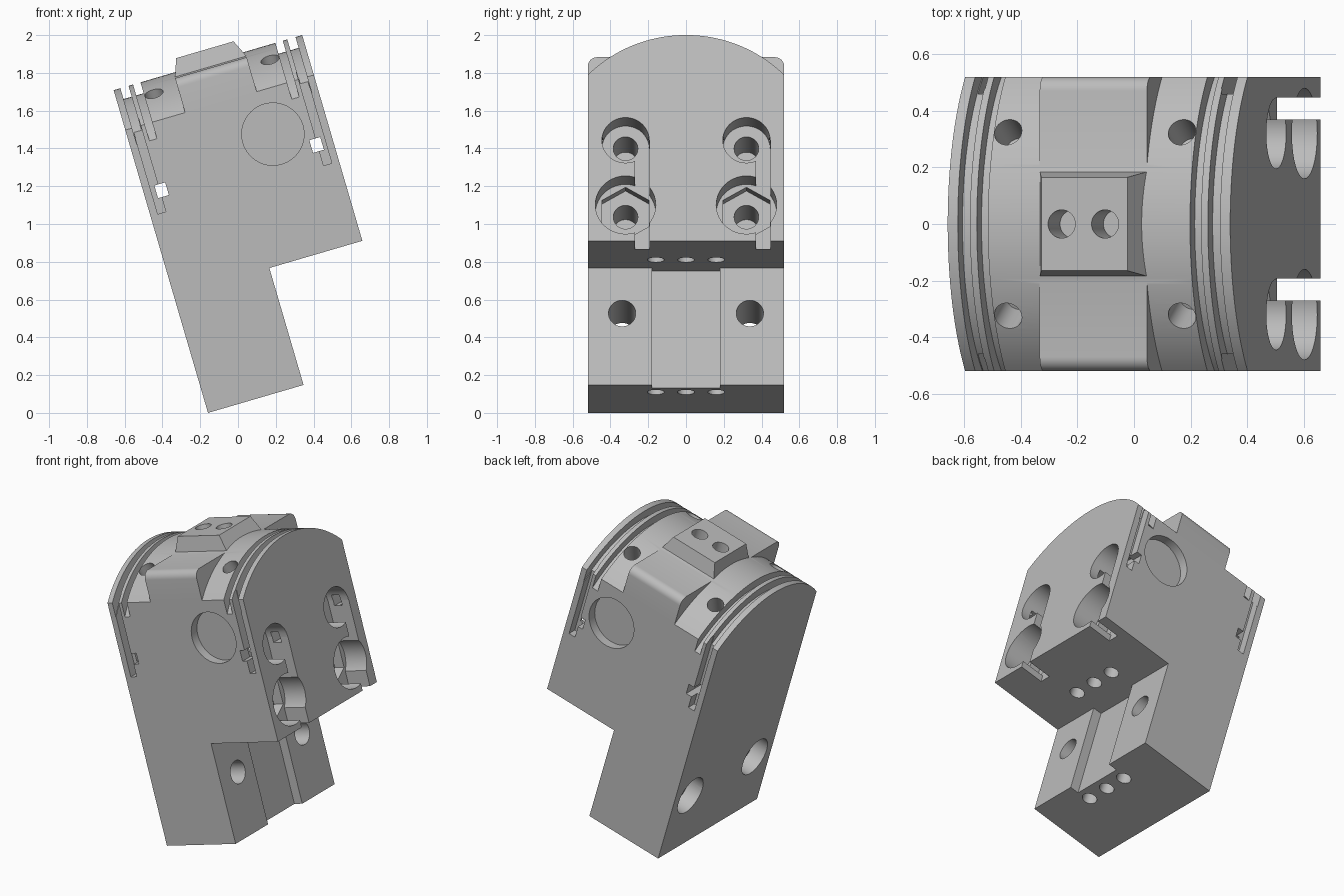
import bpy, bmesh
from math import sin, cos, pi, radians, sqrt, asin
from mathutils import Matrix, Vector

cube = bpy.data.objects.get("Cube")
if cube:
    bpy.data.objects.remove(cube, do_unlink=True)

# Overall sizes in the untilted frame: x across, y deep, z up
W, H, D = 1.04, 1.78, 0.52
FOOT_W, STEP_Z, SHOULDER = 0.527, 0.645, 1.56
RISE = H - SHOULDER
R = (D * D + RISE * RISE) / (2 * RISE)
AXIS_Z = H - R
TILT = radians(-16.3)

steel = bpy.data.materials.new("grey_steel")
steel.use_nodes = True
steel.diffuse_color = (0.5, 0.5, 0.5, 1)
steel.node_tree.nodes["Principled BSDF"].inputs["Base Color"].default_value = (0.5, 0.5, 0.5, 1)


def prism(name, pts, axis, lo, hi, top=None, matrix=None):
    """Extrude a profile along an axis; top gives a different end profile."""
    place = {"X": lambda p, t: (t, p[0], p[1]),
             "Y": lambda p, t: (p[0], t, p[1]),
             "Z": lambda p, t: (p[0], p[1], t)}[axis]
    bm = bmesh.new()
    a = [bm.verts.new(place(p, lo)) for p in pts]
    b = [bm.verts.new(place(p, hi)) for p in (top or pts)]
    bm.faces.new(a)
    bm.faces.new(b[::-1])
    for i in range(len(pts)):
        j = (i + 1) % len(pts)
        bm.faces.new((a[i], b[i], b[j], a[j]))
    bmesh.ops.recalc_face_normals(bm, faces=bm.faces)
    if matrix:
        bm.transform(matrix)
    mesh = bpy.data.meshes.new(name)
    bm.to_mesh(mesh)
    bm.free()
    mesh.materials.append(steel)
    ob = bpy.data.objects.new(name, mesh)
    bpy.context.collection.objects.link(ob)
    return ob


def rect(x0, x1, y0, y1):
    return [(x0, y0), (x1, y0), (x1, y1), (x0, y1)]


def ring(cx, cy, r, n=40):
    return [(cx + r * sin(2 * pi * i / n), cy + r * cos(2 * pi * i / n)) for i in range(n)]


def arc(r, half, n=48):
    return [(r * sin(half * (2 * i / n - 1)), AXIS_Z + r * cos(half * (2 * i / n - 1)))
            for i in range(n + 1)]


def combine(ob, tool, operation):
    mod = ob.modifiers.new("join", "BOOLEAN")
    mod.operation, mod.object, mod.solver = operation, tool, "EXACT"
    graph = bpy.context.evaluated_depsgraph_get()
    mesh = bpy.data.meshes.new_from_object(ob.evaluated_get(graph))
    ob.modifiers.clear()
    ob.data = mesh
    bpy.data.objects.remove(tool, do_unlink=True)


def cut(pts, axis, lo, hi, matrix=None):
    combine(body, prism("cutter", pts, axis, lo, hi, matrix=matrix), "DIFFERENCE")


# Domed block, with the space beside the foot removed
body = prism("jaw_body", [(D, 0), (-D, 0)] + arc(R, asin(D / R)), "X", 0, W)
cut(rect(FOOT_W, 2, -1, STEP_Z), "Y", -1, 1)

# Ring grooves near both ends of the dome, and slots running down the sides
band = arc(R - 0.06, radians(62)) + arc(R + 0.2, radians(62))[::-1]
for lo, hi in ((0.037, 0.082), (0.107, 0.148)):
    cut(band, "X", lo, hi)
    cut(band, "X", W - hi, W - lo)
for x0, x1 in ((0.04, 0.085), (W - 0.085, W - 0.04)):
    for side in (-1, 1):
        y0, y1 = sorted((side * 0.46, side * 0.6))
        cut(rect(x0, x1, 1.085, 1.6), "Y", y0, y1)

# Flat saddle with rounded edges across the dome
r = 0.05
edge = [(D - r + r * sin(i * pi / 16), 1.75 - r + r * cos(i * pi / 16)) for i in range(9)]
saddle = [(-y, z) for y, z in edge[::-1]] + edge + [(D, 1.4), (-D, 1.4)]
combine(body, prism("saddle", saddle, "X", 0.33, 0.725), "UNION")

# Tapered pad with two holes
combine(body, prism("pad", rect(0.33, 0.728, -0.185, 0.185), "Z", 1.75, 1.85,
                    top=rect(0.365, 0.682, -0.165, 0.165)), "UNION")
for x in (0.44, 0.60):
    cut(ring(x, 0, 0.05), "Z", 1.7, 2)

# Radial holes in the dome
for x in (0.2, 0.84):
    for side in (-1, 1):
        turn = Matrix.Translation((0, 0, AXIS_Z)) @ Matrix.Rotation(side * asin(0.325 / R), 4, "X")
        cut(ring(x, 0, 0.05), "Z", R - 0.15, R + 0.1, turn)

# Shallow round pockets in front and back
for side in (-1, 1):
    y0, y1 = sorted((side * (D - 0.06), side * 0.6))
    cut(ring(0.744, 1.32, 0.165, 64), "Y", y0, y1)

# Cross openings at the ends of the side slots
for x in (0.095, W - 0.09):
    cut(rect(x - 0.03, x + 0.03, 1.165, 1.235), "Y", -1, 1)

for y in (-0.32, 0.32):
    # Counterbored upper bolt holes, hexagonal lower sockets, and joining slots
    cut(ring(y, 1.2, 0.125), "X", W - 0.16, 1.2)
    cut(ring(y, 1.2, 0.065), "X", W - 0.45, 1.2)
    cut(ring(y, 0.843, 0.16), "X", W - 0.16, 1.2)
    cut(ring(y, 0.843, 0.144, 6), "X", W - 0.23, 1.2)
    cut(ring(y, 0.843, 0.065), "X", W - 0.5, 1.2)
    cut(rect(y + 0.05, y + 0.127, 0.5, 1.2), "X", W - 0.16, 1.2)

for y in (-0.338, 0.338):
    # Through bolts in the foot, counterbored from the flat side
    cut(ring(y, 0.395, 0.072), "X", -0.1, 0.7)
    cut(ring(y, 0.395, 0.125), "X", -0.1, 0.1)

# Shallow recess down the middle of the foot
cut(rect(-0.18, 0.18, -0.1, STEP_Z), "X", FOOT_W - 0.06, 0.7)

# Rows of small holes in the two undersides
for y in (-0.16, 0, 0.16):
    cut(ring(0.39, y, 0.045), "Z", -0.1, 0.15)
    cut(ring(0.68, y, 0.045), "Z", STEP_Z - 0.1, STEP_Z + 0.15)

# Lean the finished part and centre it on the ground
body.data.transform(Matrix.Rotation(TILT, 4, "Y"))
xs = [v.co.x for v in body.data.vertices]
zs = [v.co.z for v in body.data.vertices]
body.data.transform(Matrix.Translation((-(min(xs) + max(xs)) / 2, 0, -min(zs))))
body.data.materials.clear()
body.data.materials.append(steel)
for ob in bpy.context.selected_objects:
    ob.select_set(False)
body.select_set(True)
bpy.context.view_layer.objects.active = body
bpy.ops.object.shade_smooth_by_angle(angle=radians(30))
